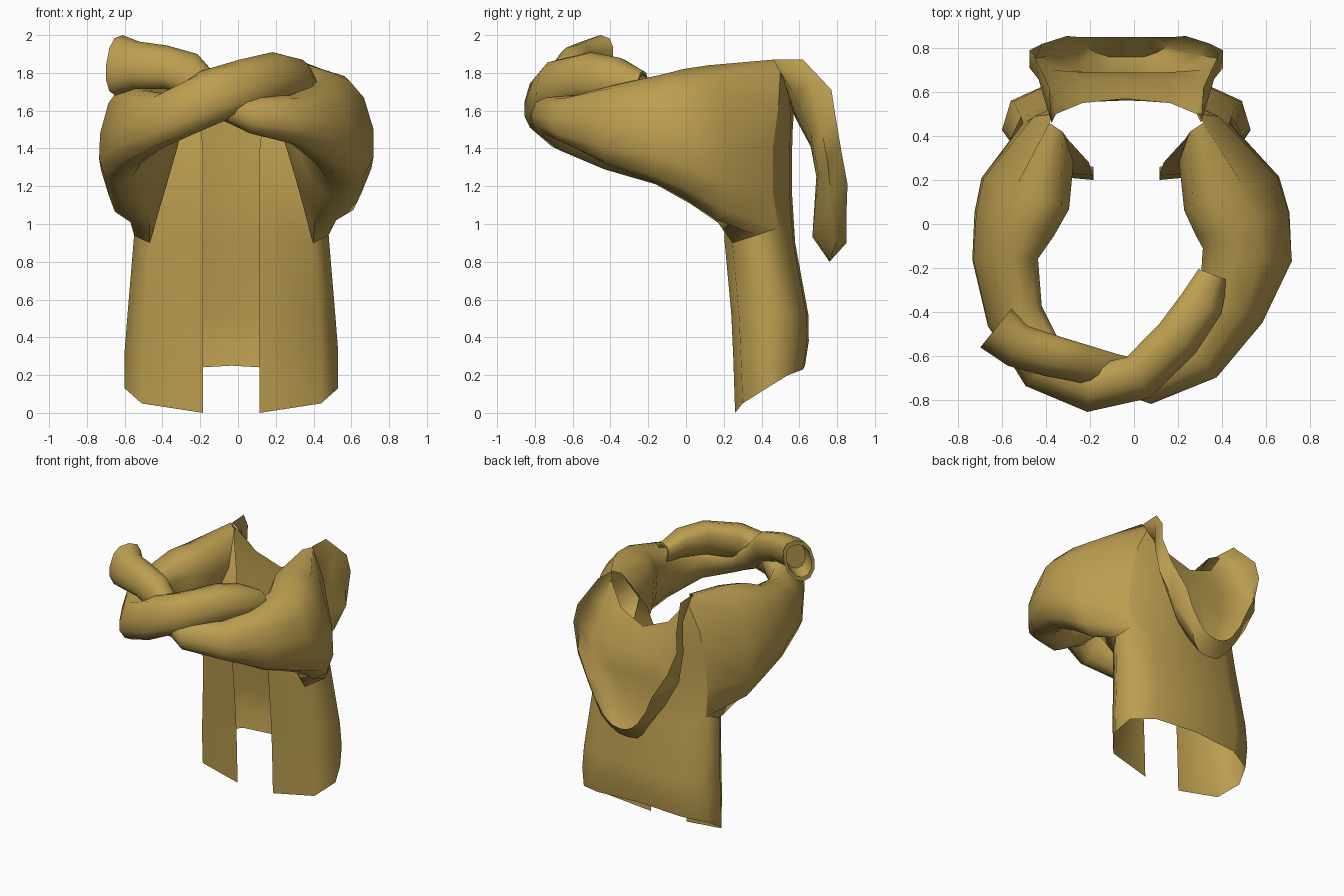
import bpy, bmesh, math
from mathutils import Vector

cube = bpy.data.objects.get("Cube")
if cube:
    bpy.data.objects.remove(cube, do_unlink=True)

CX = -0.035   # middle of the torso

# One cloth colour
cloth = bpy.data.materials.new("mustard_cloth")
GOLD = (0.50, 0.34, 0.08, 1.0)
cloth.diffuse_color = GOLD
cloth.use_nodes = True
bsdf = next(n for n in cloth.node_tree.nodes if n.type == 'BSDF_PRINCIPLED')
bsdf.inputs["Base Color"].default_value = GOLD
bsdf.inputs["Roughness"].default_value = 0.8


def loft(name, rows, closed=False, cap_end=False, angle=60, hole=lambda r, c: False):
    """Skin a list of equally long point rows, leaving out the faces in the hole."""
    bm = bmesh.new()
    grid = [[bm.verts.new(p) for p in row] for row in rows]
    n = len(rows[0])
    for r, (a, b) in enumerate(zip(grid, grid[1:])):
        for i in range(n if closed else n - 1):
            j = (i + 1) % n
            if not hole(r, i):
                bm.faces.new((a[i], a[j], b[j], b[i]))
    if cap_end:
        bm.faces.new(grid[-1])
    loose = [v for v in bm.verts if not v.link_faces]
    bmesh.ops.delete(bm, geom=loose, context='VERTS')
    bmesh.ops.recalc_face_normals(bm, faces=bm.faces[:])
    me = bpy.data.meshes.new(name)
    bm.to_mesh(me)
    bm.free()
    me.materials.append(cloth)
    ob = bpy.data.objects.new(name, me)
    bpy.context.collection.objects.link(ob)
    bpy.ops.object.select_all(action='DESELECT')
    ob.select_set(True)
    bpy.context.view_layer.objects.active = ob
    bpy.ops.object.shade_smooth_by_angle(angle=math.radians(angle))


def mirrored(half):
    """Full row from a half row that starts on the centre line."""
    return ([(CX - x, y, z) for x, y, z in half[:0:-1]] +
            [(CX + x, y, z) for x, y, z in half])


# Jacket body: rows from the hem up, each from back centre round to front edge
def body_row(z, w, yf, yb, hem=(0, 0, 0, 0, 0, 0)):
    mid = yf + (yb - yf) * 0.45
    pts = [(0, yb), (w * 0.62, yb - 0.01), (w * 0.93, yb - 0.09),
           (w, mid), (w * 0.84, yf + 0.04), (0.15, yf)]
    return [(x, y, z + h) for (x, y), h in zip(pts, hem)]


body = [
    body_row(0.00, 0.565, 0.26, 0.63, hem=(0.25, 0.23, 0.20, 0.13, 0.05, 0)),
    body_row(0.30, 0.565, 0.25, 0.65, hem=(0.08, 0.07, 0.05, 0.03, 0, 0)),
    body_row(0.52, 0.55, 0.24, 0.648),
    body_row(0.90, 0.515, 0.205, 0.578, hem=(0, 0, 0.08, 0.04, 0, 0)),
    # chest, open at the armholes
    [(0, .562, 1.15), (.30, .55, 1.15), (.47, .46, 1.17),
     (.50, .37, 1.15), (.42, .225, 1.12), (.15, .20, 1.15)],
    [(0, .562, 1.40), (.29, .55, 1.40), (.45, .46, 1.40),
     (.46, .37, 1.40), (.32, .235, 1.40), (.15, .22, 1.40)],
    # shoulders and neckline
    [(0, .565, 1.50), (.27, .555, 1.54), (.42, .49, 1.63),
     (.42, .42, 1.68), (.24, .28, 1.62), (.17, .28, 1.58)],
    [(0, .57, 1.58), (.20, .55, 1.66), (.33, .50, 1.82),
     (.35, .46, 1.87), (.29, .42, 1.85), (.27, .39, 1.80)],
]
loft("jacket_body", [mirrored(r) for r in body], angle=80,
     hole=lambda r, c: r >= 3 and c in (1, 2, 7, 8))

# Armhole outline as (row, column) of the body: front, top, back, armpit
ARMHOLE = [(5, 4), (6, 4), (7, 4), (7, 3), (7, 2), (6, 2),
           (5, 2), (4, 2), (3, 2), (3, 3), (3, 4), (4, 4)]

# Hood hanging open down the back: bottom lip up to the neckline
hood = [
    [(0, .85, .90), (.06, .85, .91), (.11, .85, .94), (.15, .85, .98), (.18, .85, 1.03)],
    [(0, .76, .80), (.08, .76, .81), (.14, .78, .86), (.19, .81, .94), (.21, .85, 1.07)],
    [(0, .67, .93), (.11, .67, .95), (.23, .70, 1.03), (.32, .77, 1.12), (.27, .855, 1.21)],
    [(0, .69, 1.25), (.19, .69, 1.25), (.34, .70, 1.27), (.43, .75, 1.33), (.38, .82, 1.40)],
    [(0, .66, 1.41), (.19, .66, 1.42), (.35, .66, 1.48), (.44, .71, 1.54), (.44, .79, 1.58)],
    [(0, .59, 1.54), (.20, .57, 1.60), (.33, .57, 1.69), (.40, .66, 1.75), (.42, .77, 1.71)],
    [(0, .57, 1.58), (.20, .55, 1.66), (.32, .50, 1.82), (.34, .46, 1.87), (.35, .62, 1.87)],
]
loft("hood", [mirrored(r) for r in hood])


# Sleeves: from the armhole through upright rings along a path
# (x, y, z, half width, half height); s is +1 for left, -1 for right
def sleeve(name, s, path):
    def power(v, e):
        return math.copysign(abs(v) ** e, v)

    sides = len(ARMHOLE)
    rows = [[Vector((CX + s * body[r][c][0], *body[r][c][1:])) for r, c in ARMHOLE]]
    for i, (x, y, z, a, b) in enumerate(path):
        p, q = path[max(i - 1, 0)], path[min(i + 1, len(path) - 1)]
        t = Vector((q[0] - p[0], q[1] - p[1], 0)).normalized()
        side = Vector((t.y, -t.x, 0)) * s
        c = Vector((x, y, z))
        ring = []
        for k in range(sides):
            # fuller above than below, leaning inwards at the top
            ang = k * math.tau / sides
            e = 0.78 if 0 < k < sides / 2 else 1.0
            up = b * power(math.sin(ang), e)
            ring.append(c + side * (a * power(math.cos(ang), e) + 0.18 * up)
                        + Vector((0, 0, up)))
        rows.append(ring)
    # hollow cuff: turn the last ring inwards
    end = rows[-1]
    for scale, depth in ((0.8, 0.0), (0.7, 0.12)):
        rows.append([c + (v - c) * scale - t * depth for v in end])
    loft(name, rows, closed=True, cap_end=True)


sleeve("left_sleeve", 1, [
    (0.45, 0.14, 1.43, 0.215, 0.41), (0.50, 0.00, 1.47, 0.21, 0.35),
    (0.52, -0.14, 1.50, 0.20, 0.29), (0.445, -0.38, 1.52, 0.155, 0.22),
    (0.29, -0.60, 1.55, 0.13, 0.13), (0.06, -0.72, 1.58, 0.10, 0.10),
    (-0.10, -0.67, 1.66, 0.08, 0.10), (-0.22, -0.64, 1.78, 0.085, 0.12),
    (-0.38, -0.60, 1.83, 0.095, 0.115), (-0.53, -0.555, 1.84, 0.10, 0.125),
    (-0.63, -0.475, 1.84, 0.11, 0.16)])

sleeve("right_sleeve", -1, [
    (-0.50, 0.14, 1.42, 0.195, 0.41), (-0.55, 0.00, 1.46, 0.175, 0.35),
    (-0.59, -0.16, 1.48, 0.14, 0.27), (-0.545, -0.42, 1.50, 0.125, 0.21),
    (-0.41, -0.65, 1.54, 0.12, 0.15), (-0.20, -0.75, 1.65, 0.105, 0.16),
    (0.02, -0.70, 1.73, 0.105, 0.14), (0.20, -0.52, 1.78, 0.105, 0.13),
    (0.31, -0.36, 1.77, 0.10, 0.11), (0.36, -0.23, 1.73, 0.07, 0.08)])
